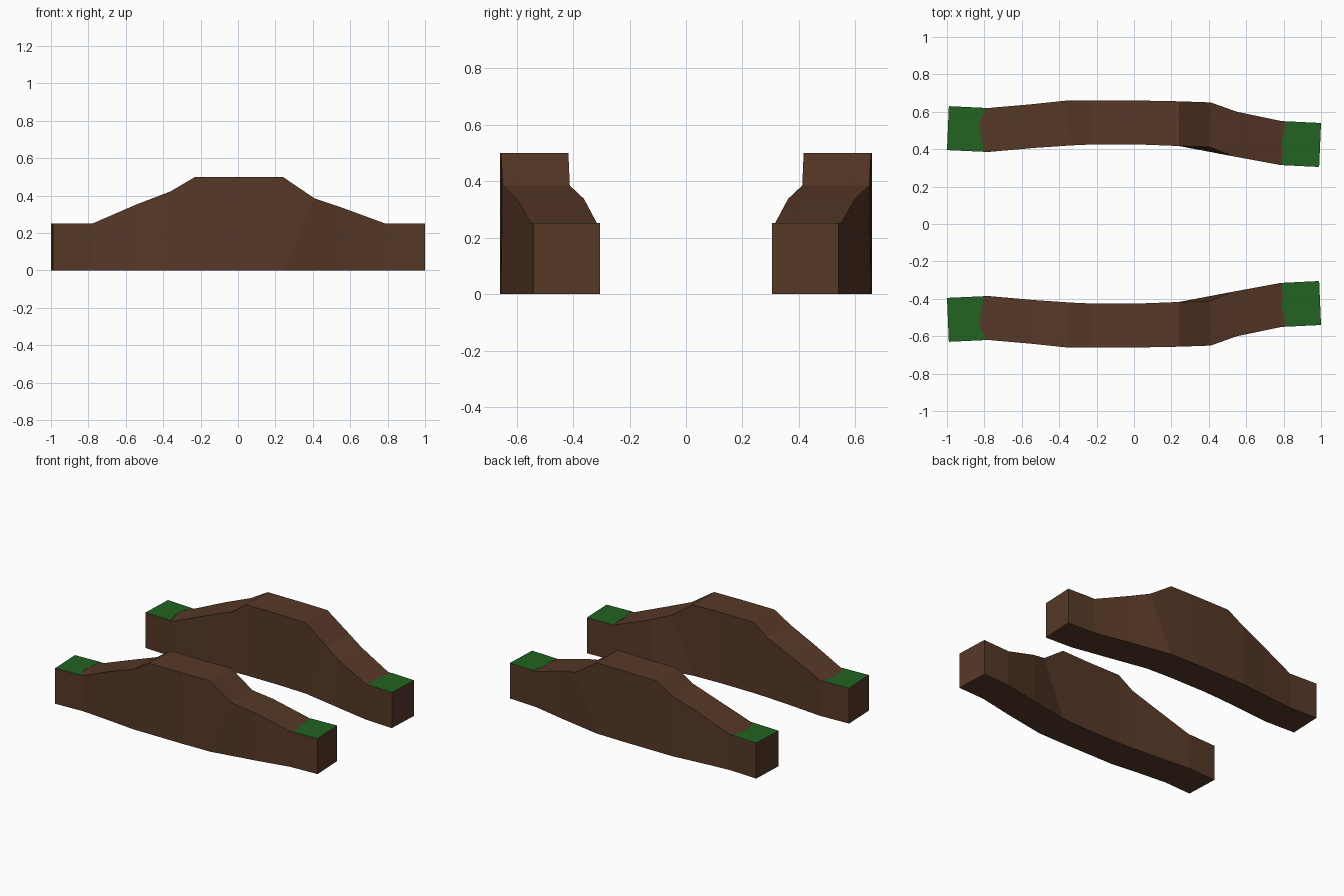
import bpy, bmesh

if "Cube" in bpy.data.objects:
    bpy.data.objects.remove(bpy.data.objects["Cube"])


def material(name, rgb):
    m = bpy.data.materials.new(name)
    m.diffuse_color = (*rgb, 1)
    m.use_nodes = True
    m.node_tree.nodes["Principled BSDF"].inputs["Base Color"].default_value = m.diffuse_color
    return m


EARTH = material("earth brown", (0.095, 0.040, 0.020))
GRASS = material("grass green", (0.016, 0.125, 0.016))

# Ridge stations: outer (x, y), inner (x, y), top height
STATIONS = [
    ((-0.99, 0.63), (-1.00, 0.395), 0.25),
    ((-0.78, 0.62), (-0.78, 0.385), 0.25),
    ((-0.55, 0.64), (-0.53, 0.407), 0.35),
    ((-0.36, 0.66), (-0.34, 0.420), 0.423),
    ((-0.23, 0.66), (-0.23, 0.425), 0.50),
    ((0.03, 0.66), (0.03, 0.425), 0.50),
    ((0.24, 0.656), (0.24, 0.417), 0.50),
    ((0.41, 0.65), (0.40, 0.412), 0.385),
    ((0.55, 0.60), (0.53, 0.362), 0.338),
    ((0.79, 0.55), (0.785, 0.315), 0.25),
    ((1.00, 0.54), (0.99, 0.305), 0.25),
]
KINK = 7  # top-only corner: its foot shares the previous station's foot

# Grass patches on the flat ends, with a ragged inner border
PATCHES = {
    "left": [(-0.99, 0.63), (-1.00, 0.395), (-0.80, 0.386), (-0.82, 0.48),
             (-0.825, 0.545), (-0.79, 0.6205)],
    "right": [(1.00, 0.54), (0.815, 0.549), (0.808, 0.50), (0.79, 0.45),
              (0.797, 0.38), (0.786, 0.315), (0.99, 0.305)],
}


def finish(bm, name, mat):
    bmesh.ops.remove_doubles(bm, verts=bm.verts, dist=0.0001)
    bmesh.ops.recalc_face_normals(bm, faces=bm.faces)
    me = bpy.data.meshes.new(name)
    bm.to_mesh(me)
    bm.free()
    me.materials.append(mat)
    bpy.context.collection.objects.link(bpy.data.objects.new(name, me))


def ridge(name, side):
    bm = bmesh.new()
    rings = []
    for i, (outer, inner, h) in enumerate(STATIONS):
        foot_o, foot_i, _ = STATIONS[i - 1 if i == KINK else i]
        pts = [(*foot_o, 0), (*outer, h), (*inner, h), (*foot_i, 0)]
        rings.append([bm.verts.new((x, y * side, z)) for x, y, z in pts])
    for a, b in zip(rings, rings[1:]):
        for k in range(4):
            n = (k + 1) % 4
            bm.faces.new((a[k], a[n], b[n], b[k]))
    bm.faces.new(rings[0])
    bm.faces.new(rings[-1])
    finish(bm, name, EARTH)


def patch(name, outline, side):
    bm = bmesh.new()
    face = bm.faces.new([bm.verts.new((x, y * side, 0.249)) for x, y in outline])
    top = bmesh.ops.extrude_face_region(bm, geom=[face], use_keep_orig=True)["geom"]
    verts = [v for v in top if isinstance(v, bmesh.types.BMVert)]
    bmesh.ops.translate(bm, verts=verts, vec=(0, 0, 0.0025))
    finish(bm, name, GRASS)


# Two mirrored ridges with grass on both ends
for where, side in (("front", -1), ("back", 1)):
    ridge(f"{where}_ridge", side)
    for end, outline in PATCHES.items():
        patch(f"{where}_{end}_grass", outline, side)
